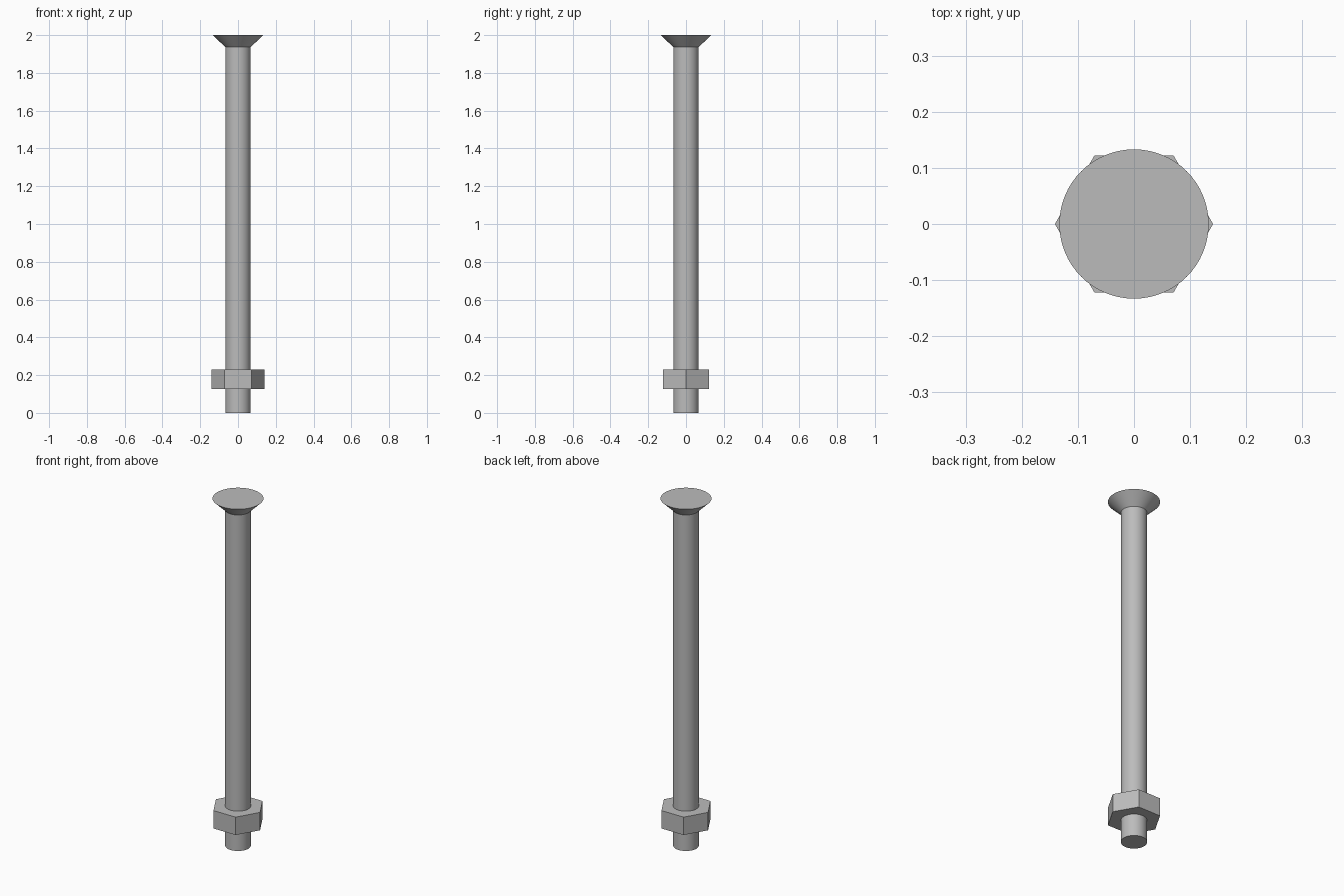
import bpy
import math

cube = bpy.data.objects.get("Cube")
if cube:
    bpy.data.objects.remove(cube, do_unlink=True)

# Single plain metal colour
steel = bpy.data.materials.new("grey steel")
steel.use_nodes = True
grey = (0.5, 0.5, 0.5, 1.0)
steel.diffuse_color = grey
steel.node_tree.nodes["Principled BSDF"].inputs["Base Color"].default_value = grey


def add_turned(name, sides, r_low, r_high, z_low, z_high, turn=0.0, smooth=True):
    """Add a capped prism or cone frustum standing between two heights."""
    bpy.ops.mesh.primitive_cone_add(
        vertices=sides, radius1=r_low, radius2=r_high, depth=z_high - z_low,
        location=(0, 0, (z_low + z_high) / 2), rotation=(0, 0, turn))
    part = bpy.context.object
    part.name = name
    part.data.materials.append(steel)
    if smooth:
        bpy.ops.object.shade_smooth_by_angle(angle=math.radians(30))
    return part


SHANK_R = 0.067
HEAD_R = 0.133
HEAD_Z = 1.936

# Long round shank
add_turned("shank", 64, SHANK_R, SHANK_R, 0.0, HEAD_Z)

# Flat-topped countersunk head
add_turned("countersunk_head", 64, SHANK_R, HEAD_R, HEAD_Z, 2.0)

# Hexagonal nut with corners pointing left and right
add_turned("hex_nut", 6, 0.141, 0.141, 0.126, 0.229,
           turn=math.pi / 2, smooth=False)
